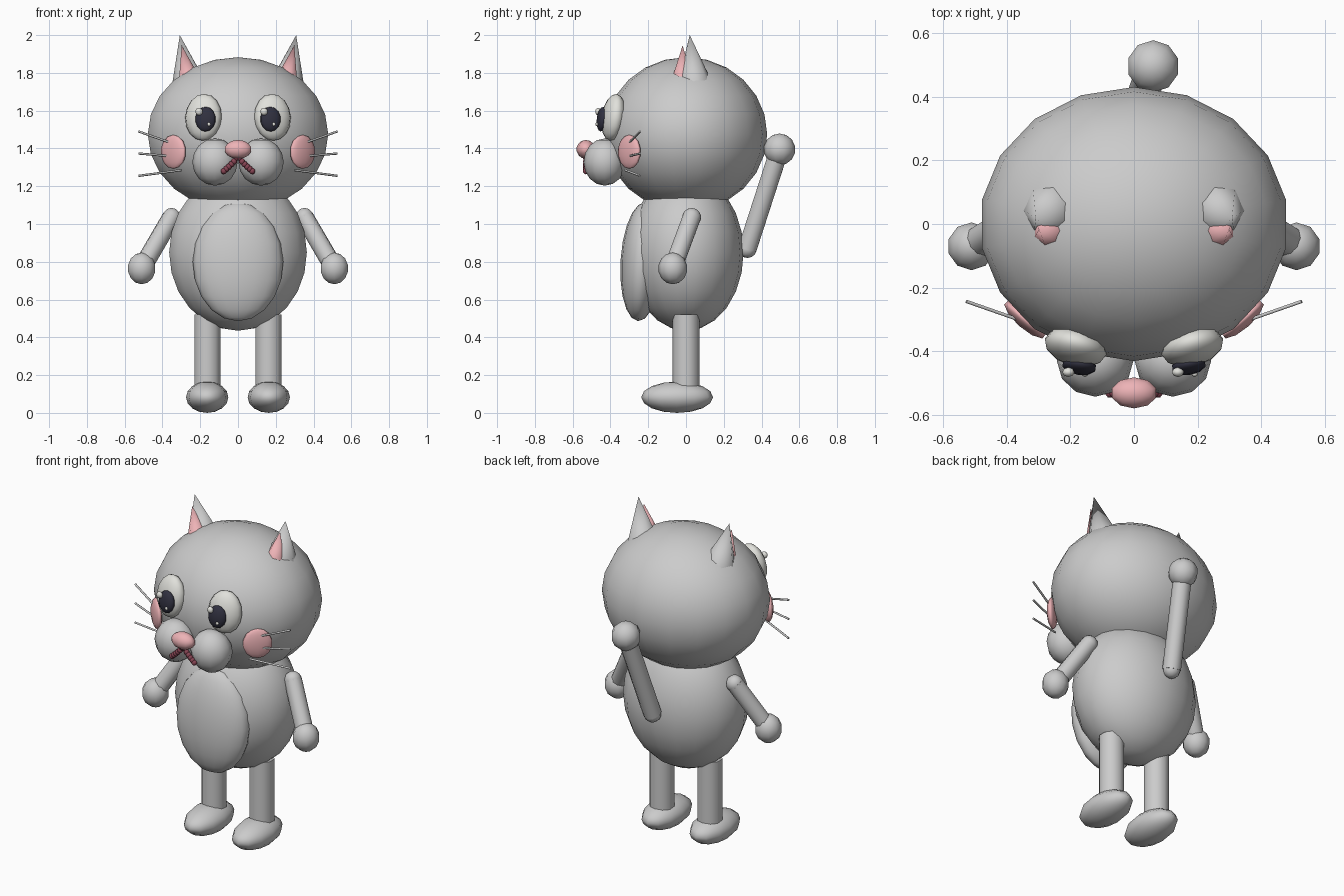
import bpy
from math import atan2, pi
from mathutils import Vector

if "Cube" in bpy.data.objects:
    bpy.data.objects.remove(bpy.data.objects["Cube"])


def material(name, rgb):
    m = bpy.data.materials.new(name)
    m.diffuse_color = (*rgb, 1)
    m.use_nodes = True
    m.node_tree.nodes["Principled BSDF"].inputs["Base Color"].default_value = m.diffuse_color
    return m


PINK = material("pink", (0.85, 0.45, 0.47))
DARK = material("dark", (0.03, 0.03, 0.05))
PALE = material("pale", (0.75, 0.75, 0.71))
RED = material("dark_red", (0.25, 0.06, 0.09))


def finish(name, mat):
    o = bpy.context.object
    o.name = name
    for p in o.data.polygons:
        p.use_smooth = True
    if mat:
        o.data.materials.append(mat)
    return o


def ball(name, loc, size, mat=None, rot=(0, 0, 0), seg=10, rings=7):
    bpy.ops.mesh.primitive_uv_sphere_add(segments=seg, ring_count=rings, radius=1,
                                         location=loc, rotation=rot)
    o = finish(name, mat)
    o.scale = size
    return o


def rod(name, a, b, r1, r2, mat=None, sides=10):
    a, b = Vector(a), Vector(b)
    d = b - a
    bpy.ops.mesh.primitive_cone_add(vertices=sides, radius1=r1, radius2=r2, depth=d.length,
                                    location=(a + b) / 2,
                                    rotation=d.to_track_quat('Z', 'Y').to_euler())
    finish(name, mat)
    bpy.ops.object.shade_smooth_by_angle(angle=pi / 3)


# Head, body and belly patch
ball("head", (0, 0, 1.475), (0.485, 0.43, 0.408), seg=18, rings=12)
ball("body", (0, 0, 0.85), (0.37, 0.305, 0.415), seg=18, rings=12)
ball("belly", (0, -0.235, 0.80), (0.24, 0.112, 0.315), rot=(-0.06, 0, 0), seg=16, rings=10)

# Nose
ball("nose", (0, -0.53, 1.395), (0.075, 0.05, 0.05), PINK)

for s, side in ((-1, "left"), (1, "right")):
    # Ears
    rod(side + "_ear", (s * 0.258, 0.045, 1.74), (s * 0.308, 0.02, 2.0), 0.095, 0, sides=7)
    rod(side + "_inner_ear", (s * 0.258, -0.02, 1.755), (s * 0.298, -0.018, 1.945),
        0.062, 0, PINK, sides=7)

    # Eyes
    ball(side + "_eye", (s * 0.183, -0.385, 1.565), (0.1, 0.06, 0.125), PALE,
         rot=(-0.15, 0, s * 0.25), seg=12, rings=8)
    ball(side + "_pupil", (s * 0.172, -0.445, 1.555), (0.056, 0.028, 0.066), DARK,
         rot=(-0.12, 0, s * 0.15))
    ball(side + "_highlight", (s * 0.172 - 0.034, -0.465, 1.595), (0.02, 0.016, 0.02), PALE, seg=8, rings=5)
    ball(side + "_small_highlight", (s * 0.172 + 0.018, -0.472, 1.528), (0.01, 0.008, 0.01),
         PALE, seg=6, rings=4)

    # Muzzle and mouth beads
    ball(side + "_muzzle", (s * 0.122, -0.43, 1.328), (0.12, 0.112, 0.125), seg=12, rings=8)
    for i in range(6):
        t = i / 5
        ball(side + "_mouth_bead", (s * (0.008 + 0.067 * t), -0.53, 1.35 - 0.07 * t ** 0.8),
             (0.017, 0.017, 0.017), RED, seg=7, rings=5)

    # Cheeks lie on the head surface
    ball(side + "_cheek", (s * 0.342, -0.3, 1.382), (0.086, 0.028, 0.09), PINK,
         rot=(0, 0, s * atan2(0.115, 0.13)))

    # Whiskers
    for z0, z1 in ((1.41, 1.49), (1.355, 1.373), (1.285, 1.255)):
        rod(side + "_whisker", (s * 0.3, -0.322, z0), (s * 0.526, -0.243, z1),
            0.006, 0.006, sides=6)

    # Arms with shoulders and hands
    shoulder, hand = (s * 0.352, 0.03, 1.035), (s * 0.51, -0.07, 0.765)
    rod(side + "_arm", shoulder, hand, 0.05, 0.05)
    ball(side + "_shoulder", shoulder, (0.05, 0.05, 0.05))
    ball(side + "_hand", hand, (0.077, 0.077, 0.084))

    # Legs and feet
    rod(side + "_leg", (s * 0.162, 0, 0.1), (s * 0.162, 0, 0.52), 0.072, 0.072)
    ball(side + "_foot", (s * 0.163, -0.047, 0.083), (0.112, 0.19, 0.083), seg=12, rings=8)

# Tail
base, tip = (0, 0.325, 0.87), (0.06, 0.495, 1.395)
rod("tail", base, tip, 0.052, 0.052)
ball("tail_base", base, (0.05, 0.05, 0.05))
ball("tail_tip", tip, (0.084, 0.084, 0.084))
